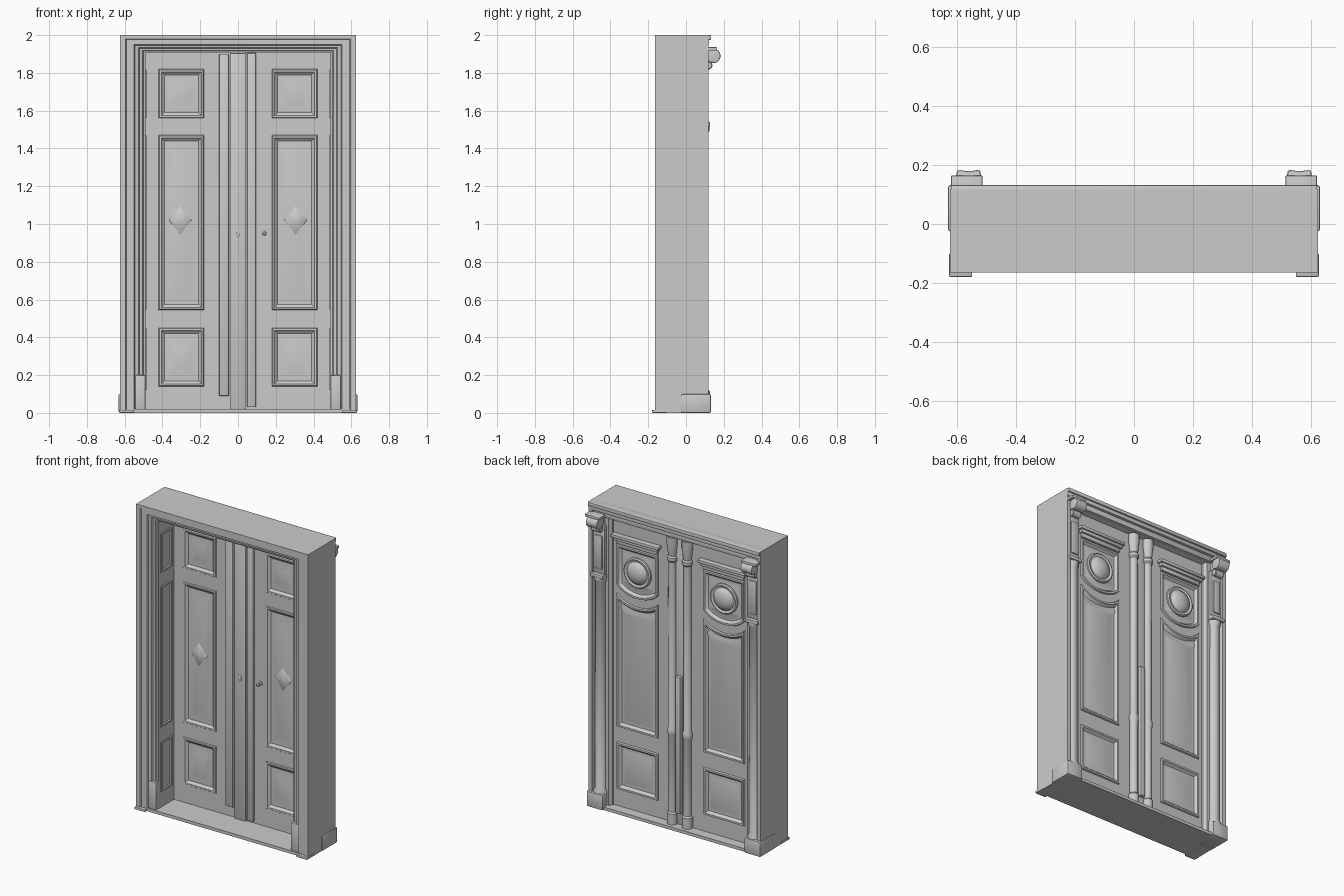
import bpy, bmesh, math
from mathutils import Vector

if "Cube" in bpy.data.objects:
    bpy.data.objects.remove(bpy.data.objects["Cube"])


def finish(bm, name, recalc=True):
    if recalc:
        bmesh.ops.recalc_face_normals(bm, faces=bm.faces)
    me = bpy.data.meshes.new(name)
    bm.to_mesh(me)
    bm.free()
    ob = bpy.data.objects.new(name, me)
    bpy.context.collection.objects.link(ob)
    return ob


def box(name, x0, x1, y0, y1, z0, z1, bevel=0.0):
    bm = bmesh.new()
    bmesh.ops.create_cube(bm, size=1)
    for v in bm.verts:
        v.co = ((x0 + x1) / 2 + v.co.x * (x1 - x0), (y0 + y1) / 2 + v.co.y * (y1 - y0),
                (z0 + z1) / 2 + v.co.z * (z1 - z0))
    if bevel:
        bmesh.ops.bevel(bm, geom=bm.edges[:], offset=bevel, segments=2, affect='EDGES', profile=0.5)
    return finish(bm, name)


def sides(name, x0, x1, *rest):
    box(name + "_right", x0, x1, *rest)
    box(name + "_left", -x1, -x0, *rest)


def lathe(name, profile, place, segs=24):
    """Spin (radius, height) points; place maps local (a, b, h) to the world."""
    bm = bmesh.new()
    rings = [[bm.verts.new(place(r * math.cos(2 * math.pi * i / segs), r * math.sin(2 * math.pi * i / segs), h))
              for i in range(segs)] for r, h in profile]
    for a, b in zip(rings, rings[1:]):
        for i in range(segs):
            j = (i + 1) % segs
            bm.faces.new((a[i], a[j], b[j], b[i]))
    bm.faces.new(rings[0])
    bm.faces.new(rings[-1])
    return finish(bm, name)


def inset(pts, d):
    """Mitred inset of a counter-clockwise outline."""
    out = []
    for i, p in enumerate(pts):
        p = Vector(p)
        e0 = (p - Vector(pts[i - 1])).normalized()
        e1 = (Vector(pts[(i + 1) % len(pts)]) - p).normalized()
        n0, n1 = Vector((-e0.y, e0.x)), Vector((-e1.y, e1.x))
        out.append(tuple(p + (n0 + n1) * d / (1 + n0.dot(n1))))
    return out


def rect(a0, a1, b0, b1):
    return [(a0, b0), (a1, b0), (a1, b1), (a0, b1)]


def panelled(name, outer, openings, profile, place, normal):
    """Flat plate with moulded panels; profile lists (inset, height) steps."""
    bm = bmesh.new()

    def loop(pts, h):
        return [bm.verts.new(place(a, b, h)) for a, b in pts]

    rims = [loop(o, 0) for o in openings]
    edges = []
    for r in [loop(outer, 0)] + rims:
        edges += [bm.edges.new((r[i - 1], r[i])) for i in range(len(r))]
    bmesh.ops.triangle_fill(bm, use_beauty=True, use_dissolve=False, edges=edges, normal=normal)
    for o, prev in zip(openings, rims):
        for d, h in profile:
            ring = loop(inset(o, d), h)
            for i in range(len(ring)):
                bm.faces.new((prev[i - 1], prev[i], ring[i], ring[i - 1]))
            prev = ring
        bm.faces.new(prev)
    bmesh.ops.recalc_face_normals(bm, faces=bm.faces)
    if sum((f.normal.dot(Vector(normal)) * f.calc_area() for f in bm.faces)) < 0:
        bmesh.ops.reverse_faces(bm, faces=bm.faces)
    return finish(bm, name, False)


# Frame: one moulded section swept up, across and down
section = [(0, .118), (0, -.165), (.03, -.165), (.034, -.159), (.075, -.159), (.08, -.15), (.098, -.147),
           (.104, -.137), (.12, -.134), (.124, -.126), (.135, -.123), (.135, .065), (.12, .085), (.03, .085),
           (.026, .118)]
bm = bmesh.new()
rings = []
for sx, top in ((-1, 0), (-1, 1), (1, 1), (1, 0)):
    rings.append([bm.verts.new((sx * (.625 - u), y, (2 - u * .68) if top else 0)) for u, y in section])
for a, b in zip(rings, rings[1:]):
    for i in range(len(a)):
        bm.faces.new((a[i - 1], a[i], b[i], b[i - 1]))
bm.faces.new(rings[0])
bm.faces.new(rings[-1])
finish(bm, "door_frame")
box("threshold", -.61, .61, -.16, .118, 0, .02)

# Cornice steps on the back of the header
for i, (y, z0, z1) in enumerate(((.132, 1.975, 2), (.122, 1.95, 1.976), (.105, 1.915, 1.951))):
    box(f"back_cornice_{i}", -.622, .622, .07, y, z0, z1, .003)

# Panelled leaves, moulded on both faces
FRONT, BACK = .034, .052
front_moulding = [(.004, .006), (.014, .006), (.02, .0), (.03, -.007), (.04, -.007), (.09, .003)]
back_moulding = [(.004, .01), (.016, .01), (.024, -.002), (.03, -.007), (.045, -.007), (.055, -.004)]
arc = [math.radians(a) for a in range(-60, 61, 10)]
X0, X1, CX = .04, .495, .315
for s, side in ((1, "right"), (-1, "left")):
    box(f"leaf_core_{side}", *sorted((s * X0, s * X1)), .042, .044, .02, 1.91)
    panelled(f"leaf_front_{side}", rect(X0, X1, .02, 1.91),
             [rect(.18, .42, .14, .45), rect(.18, .42, .545, 1.47), rect(.18, .42, 1.56, 1.82)],
             front_moulding, lambda a, b, h: (s * a, FRONT - h, b), (0, -1, 0))
    # back: square panel, tall panel with dipped top, and bowl-bottomed roundel panel
    dip = [(CX + .15 * math.sin(t) / math.sin(arc[-1]), 1.42 - .12 * (math.cos(t) - .5)) for t in arc]
    bowl = [(a, b + .055) for a, b in dip]
    tall = [(CX - .15, .54), (CX + .15, .54)] + dip[::-1]
    upper = bowl + [(CX + .15, 1.74), (CX - .15, 1.74)]
    panelled(f"leaf_back_{side}", rect(X0, X1, .02, 1.91),
             [rect(CX - .15, CX + .15, .13, .44), tall, upper],
             back_moulding, lambda a, b, h: (s * a, BACK + h, b), (0, 1, 0))
    # roundel dome
    lathe(f"roundel_{side}", [(.098, -.01), (.098, .006), (.09, .012), (.08, .006), (.074, .006), (.062, .02),
                              (.042, .03), (.02, .035), (.004, .036)],
          lambda a, b, h: (s * CX + a, BACK + h, 1.585 + b), 32)
    # small shelf cornice above the roundel
    for i, (w, y, z0, z1) in enumerate(((.15, .065, 1.745, 1.775), (.16, .078, 1.77, 1.795), (.172, .088, 1.79, 1.81))):
        box(f"leaf_shelf_{side}_{i}", s * CX - w, s * CX + w, .045, y, z0, z1, .003)
    # raised diamond on the tall front panel
    lathe(f"diamond_{side}", [(1, -.002), (.8, .006), (.05, .016)],
          lambda a, b, h: (s * .305 + a * .06, FRONT - .001 - h, 1.02 + b * .085), 4)
    # round half columns beside the meeting line
    lathe(f"centre_column_{side}",
          [(.034, .02), (.034, .09), (.027, .1), (.027, .6), (.031, .61), (.031, .64), (.026, .65), (.025, 1.74),
           (.033, 1.75), (.033, 1.77), (.026, 1.78), (.035, 1.85), (.035, 1.905)],
          lambda a, b, h: (s * .055 + a, .062 + b * (1 if b > 0 else .7), h))
    # panelled reveal inside the frame
    panelled(f"reveal_{side}", rect(-.122, FRONT, .02, 1.9),
             [rect(-.106, .012, .12, .45), rect(-.106, .012, .545, 1.47), rect(-.106, .012, 1.56, 1.82)],
             [(.003, .005), (.012, .005), (.018, -.003), (.028, -.003)],
             lambda a, b, h: (s * (.4885 - h), a, b), (-s, 0, 0))
    # jamb column, collar and scroll at the back
    lathe(f"jamb_column_{side}",
          [(.045, .09), (.045, .11), (.036, .125), (.034, 1.48), (.042, 1.495), (.042, 1.515), (.036, 1.53)],
          lambda a, b, h: (s * .56 + a, .082 + b, h))
    lathe(f"scroll_{side}", [(.02, -.042), (.036, -.039), (.038, -.03), (.034, 0), (.038, .03), (.036, .039), (.02, .042)],
          lambda a, b, h: (s * .562 + h, .145 + a, 1.89 + b))
    lathe(f"scroll_tail_{side}", [(.018, -.032), (.022, -.028), (.022, .028), (.018, .032)],
          lambda a, b, h: (s * .562 + h, .118 + a, 1.84 + b), 16)

# Upper jamb pilaster, brackets and plinths
sides("pilaster", .52, .602, .08, .105, 1.53, 1.86, .004)
sides("pilaster_field", .535, .587, .1, .113, 1.57, 1.79, .004)
sides("pilaster_foot", .515, .61, .08, .128, 1.515, 1.54, .005)
sides("scroll_block", .53, .6, .08, .135, 1.86, 1.925, .006)
sides("scroll_cap", .515, .622, .08, .165, 1.918, 1.936, .004)
sides("back_plinth", .515, .632, -.025, .132, 0, .1, .008)
sides("front_plinth", .55, .628, -.18, -.1, 0, .016, .004)
sides("inner_plinth", .49, .545, -.152, -.1, 0, .2, .004)

# Meeting strips and centre post
box("centre_post", -.04, .04, .02, .062, .02, 1.905, .004)
box("front_strip_left", -.1, -.048, .012, .04, .09, 1.9, .004)
box("front_strip_right", .048, .095, .022, .04, .03, 1.905, .004)
box("back_lock_strip", -.018, .018, .05, .085, .1, 1.0, .005)

# Handle knob and keyhole plate
knob = [(.014, 0), (.014, .004), (.005, .006), (.005, .018), (.011, .022), (.012, .03), (.006, .035)]
lathe("knob", knob, lambda a, b, h: (.14 + a, FRONT - h, .95 + b), 16)
lathe("keyhole_plate", [(.012, 0), (.012, .004), (.008, .007)], lambda a, b, h: (a, .021 - h, .95 + b * 1.8), 16)

# Smooth shading with crisp edges
bpy.ops.object.select_all(action='SELECT')
bpy.context.view_layer.objects.active = bpy.context.scene.objects["door_frame"]
bpy.ops.object.shade_smooth_by_angle(angle=math.radians(32))
